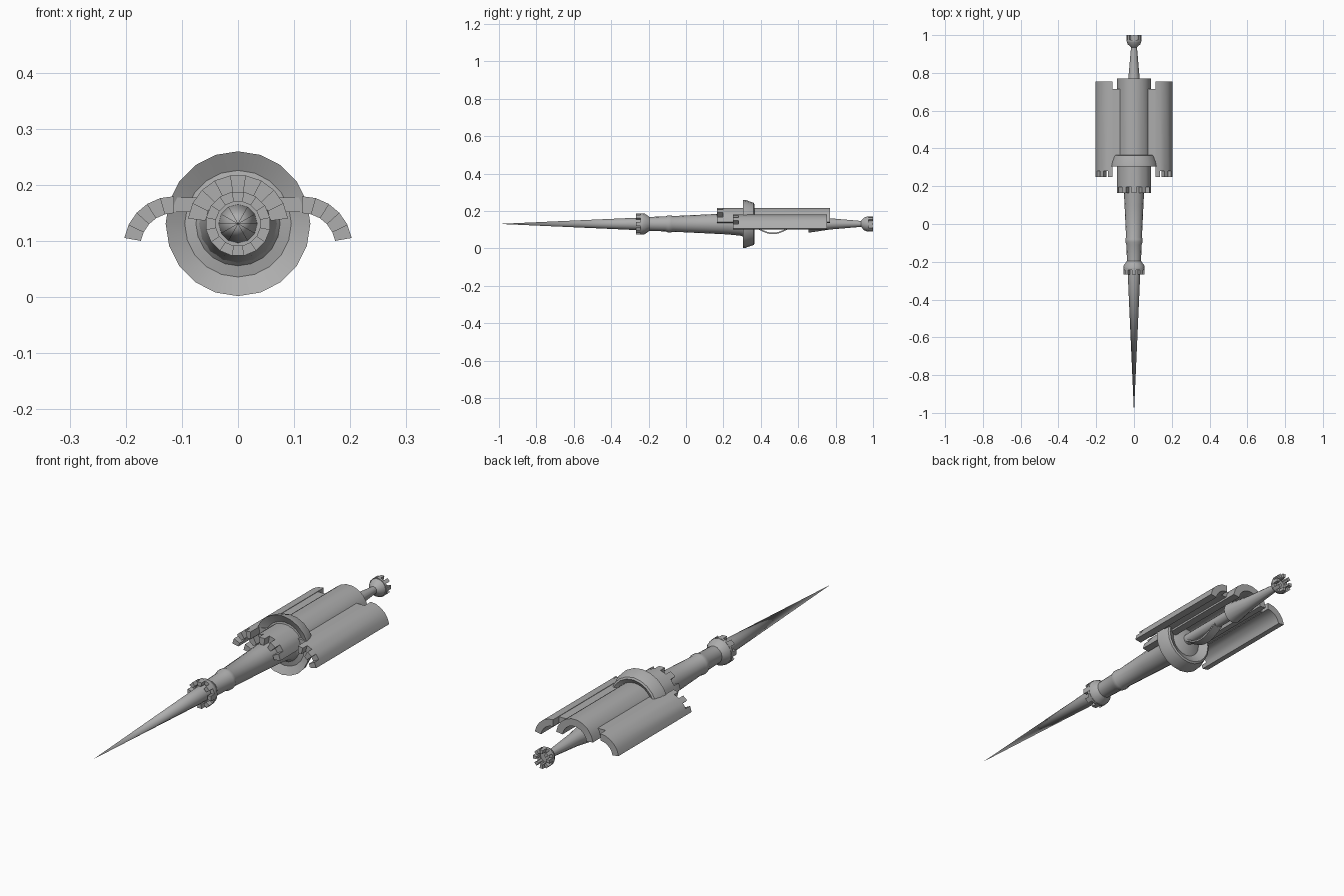
import bpy, bmesh, math

if "Cube" in bpy.data.objects:
    bpy.data.objects.remove(bpy.data.objects["Cube"])

AXIS_Z = 0.131
metal = bpy.data.materials.new("grey_metal")
metal.diffuse_color = (0.42, 0.42, 0.42, 1)
metal.use_nodes = True
metal.node_tree.nodes["Principled BSDF"].inputs["Base Color"].default_value = metal.diffuse_color


def finish(bm, name):
    """Turn a bmesh into a smooth-by-angle object."""
    loose = [v for v in bm.verts if not v.link_faces]
    bmesh.ops.delete(bm, geom=loose, context='VERTS')
    bmesh.ops.recalc_face_normals(bm, faces=bm.faces[:])
    mesh = bpy.data.meshes.new(name)
    bm.to_mesh(mesh)
    bm.free()
    mesh.materials.append(metal)
    obj = bpy.data.objects.new(name, mesh)
    bpy.context.collection.objects.link(obj)
    bpy.ops.object.select_all(action='DESELECT')
    obj.select_set(True)
    bpy.context.view_layer.objects.active = obj
    bpy.ops.object.shade_smooth_by_angle(angle=math.radians(35))
    return obj


def lathe(name, profile, segs):
    """Revolve (y, radius) points about the long axis."""
    bm = bmesh.new()
    rings = []
    for y, r in profile:
        n = segs if r > 1e-4 else 1
        rings.append([bm.verts.new((r * math.sin(2 * math.pi * k / segs), y,
                                    AXIS_Z + r * math.cos(2 * math.pi * k / segs)))
                      for k in range(n)])
    for a, b in zip(rings, rings[1:]):
        for k in range(segs):
            m = (k + 1) % segs
            face = []
            for v in (a[k % len(a)], a[m % len(a)], b[m % len(b)], b[k % len(b)]):
                if v not in face:
                    face.append(v)
            bm.faces.new(face)
    return finish(bm, name)


def battlement(name, cx, cz, r_out, r_in, a0, a1, segs, y_tip, y_mid, y_end):
    """Curved shell whose edge at y_tip is cut into alternating merlons."""
    bm = bmesh.new()
    full = abs(a1 - a0) >= 360
    cols = segs if full else segs + 1
    grid = {}
    for i in range(cols):
        a = math.radians(a0 + (a1 - a0) * i / segs)
        for j, y in enumerate((y_tip, y_mid, y_end)):
            for k, r in enumerate((r_out, r_in)):
                grid[i, j, k] = bm.verts.new((cx + r * math.cos(a), y, cz + r * math.sin(a)))
    # faces shared by two filled cells are inside, so drop them
    shell = {}
    for i in range(segs):
        n = (i + 1) % cols
        for j in ((0, 1) if i % 2 == 0 else (1,)):
            c = [grid[p, q, k] for k in (0, 1) for p, q in ((i, j), (n, j), (n, j + 1), (i, j + 1))]
            for f in ((0, 1, 2, 3), (4, 5, 6, 7), (0, 1, 5, 4), (1, 2, 6, 5), (2, 3, 7, 6), (3, 0, 4, 7)):
                verts = [c[t] for t in f]
                key = frozenset(verts)
                if key in shell:
                    del shell[key]
                else:
                    shell[key] = verts
    for verts in shell.values():
        bm.faces.new(verts)
    return finish(bm, name)


def box(name, x0, x1, y0, y1, z0, z1):
    bm = bmesh.new()
    bmesh.ops.create_cube(bm, size=1)
    for v in bm.verts:
        v.co = ((x0 + x1) / 2 + v.co.x * (x1 - x0),
                (y0 + y1) / 2 + v.co.y * (y1 - y0),
                (z0 + z1) / 2 + v.co.z * (z1 - z0))
    return finish(bm, name)


# long pointed spike
lathe("spike", [(-1, 0), (-0.22, 0.035), (-0.22, 0)], 12)

# front crown: flared cup and merlons
lathe("front_crown_cup", [(-0.235, 0), (-0.235, 0.057), (-0.22, 0.055), (-0.195, 0.037), (-0.195, 0)], 16)
battlement("front_crown", 0, AXIS_Z, 0.058, 0.040, 90 - 11.25, 450 - 11.25, 16, -0.267, -0.243, -0.232)

# shaft with raised collar, widening toward the hand guard
lathe("shaft", [(-0.21, 0), (-0.21, 0.037), (-0.11, 0.040), (-0.095, 0.046), (-0.08, 0.046),
                (-0.07, 0.042), (0.1, 0.050), (0.22, 0.056), (0.29, 0.063), (0.33, 0.075), (0.33, 0)], 16)

# flared round hand guard
lathe("hand_guard", [(0.30, 0.060), (0.318, 0.075), (0.322, 0.095), (0.305, 0.129), (0.318, 0.128),
                     (0.362, 0.113), (0.366, 0.105), (0.345, 0.07), (0.36, 0.03), (0.36, 0)], 20)

# grip and its bowed strap
lathe("grip", [(0.34, 0), (0.34, 0.024), (0.68, 0.024), (0.68, 0)], 12)
bm = bmesh.new()
N = 10
rows = []
for i in range(N + 1):
    t = i / N
    y = 0.37 + 0.19 * t
    z = 0.112 - 0.036 * math.sin(math.pi * t)
    rows.append([bm.verts.new(p) for p in ((-0.02, y, z), (0.02, y, z),
                                           (0.02, y, z + 0.008), (-0.02, y, z + 0.008))])
for a, b in zip(rows, rows[1:]):
    for k in range(4):
        bm.faces.new((a[k], a[(k + 1) % 4], b[(k + 1) % 4], b[k]))
bm.faces.new(rows[0])
bm.faces.new(rows[-1])
finish(bm, "grip_strap")

# tapering butt and rear crown
lathe("butt_cone", [(0.655, 0), (0.655, 0.047), (0.77, 0.030), (0.945, 0.015), (0.945, 0)], 12)
lathe("rear_crown_cup", [(0.935, 0), (0.935, 0.015), (0.952, 0.034), (0.970, 0.040), (0.970, 0)], 16)
battlement("rear_crown", 0, AXIS_Z, 0.041, 0.024, 90 - 11.25, 450 - 11.25, 16, 1.0, 0.975, 0.965)

# curved top shell with battlement edge
battlement("top_shell", 0, 0.128, 0.090, 0.059, 8, 172, 9, 0.165, 0.197, 0.77)

# side shells and the flat bridges that join them to the top shell
for side, label in ((1, "right"), (-1, "left")):
    a0, a1 = (10, 90) if side > 0 else (170, 90)
    battlement(label + "_shell", side * 0.114, 0.090, 0.090, 0.060, a0, a1, 5, 0.25, 0.28, 0.755)
    xs = sorted((side * 0.068, side * 0.116))
    box(label + "_bridge", xs[0], xs[1], 0.31, 0.715, 0.152, 0.178)
